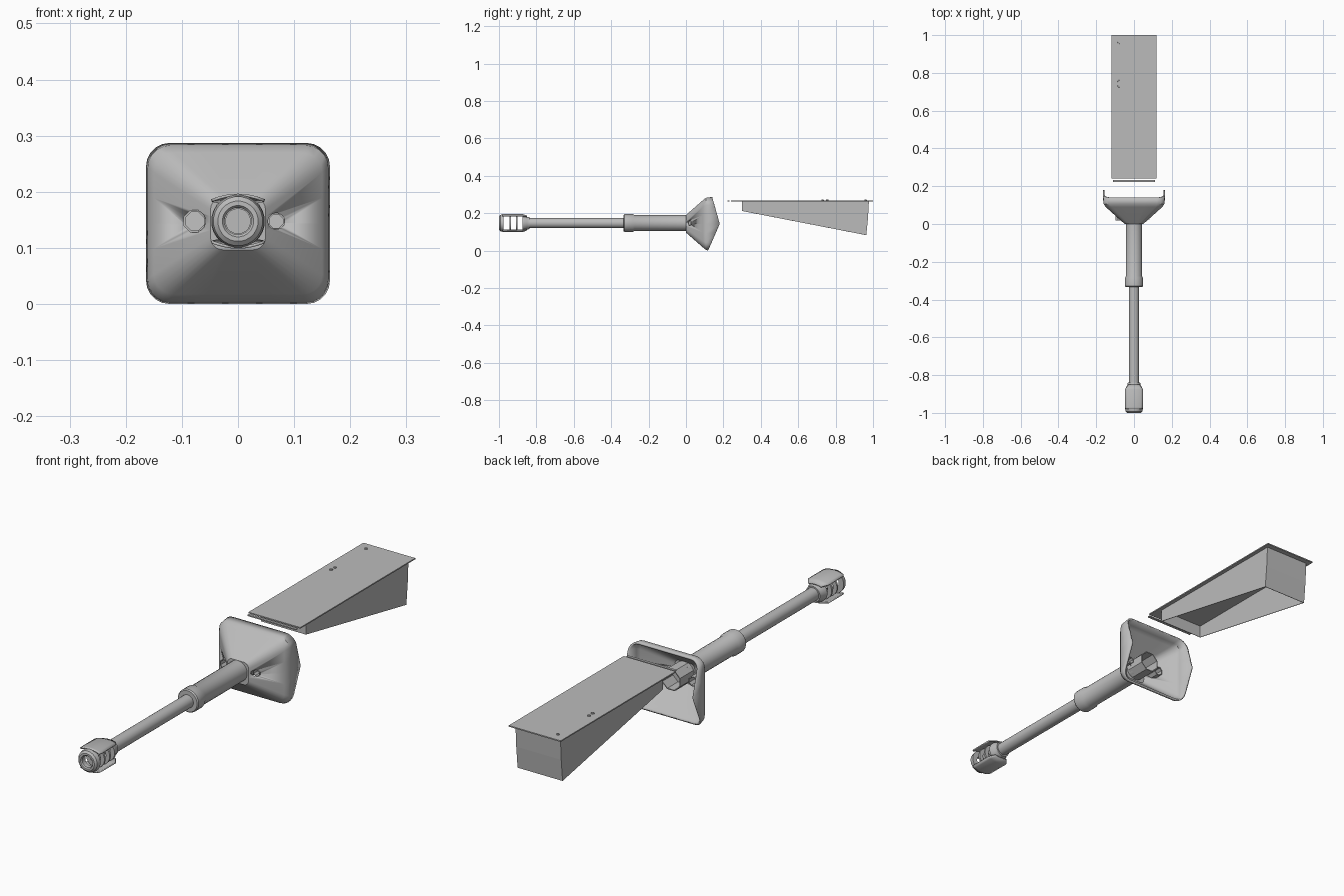
import bpy, bmesh, math
from mathutils import Matrix, Vector

if "Cube" in bpy.data.objects:
    bpy.data.objects.remove(bpy.data.objects["Cube"])

AXIS = 0.1475  # height of the barrel axis
grey = bpy.data.materials.new("mid_grey")
grey.diffuse_color = (0.5, 0.5, 0.5, 1)
grey.use_nodes = True
grey.node_tree.nodes["Principled BSDF"].inputs["Base Color"].default_value = grey.diffuse_color


def finish(name, bm, smooth=True):
    bmesh.ops.recalc_face_normals(bm, faces=bm.faces)
    me = bpy.data.meshes.new(name)
    bm.to_mesh(me)
    bm.free()
    me.materials.append(grey)
    ob = bpy.data.objects.new(name, me)
    bpy.context.collection.objects.link(ob)
    if smooth:
        bpy.ops.object.select_all(action='DESELECT')
        ob.select_set(True)
        bpy.context.view_layer.objects.active = ob
        bpy.ops.object.shade_smooth_by_angle(angle=math.radians(35))
    return ob


def bridge(bm, rings, closed=False):
    pairs = list(zip(rings, rings[1:])) + ([(rings[-1], rings[0])] if closed else [])
    for a, b in pairs:
        n = len(a)
        for i in range(n):
            bm.faces.new((a[i], a[(i + 1) % n], b[(i + 1) % n], b[i]))


def lathe(name, profile, sides=24, x=0.0, closed=False):
    """Turn (y, radius) points around the barrel axis; radius 0 closes an end."""
    bm = bmesh.new()
    rings = []
    for y, r in profile:
        rings.append([bm.verts.new((x + max(r, 1e-5) * math.cos(2 * math.pi * (i + .5) / sides), y,
                                    AXIS + max(r, 1e-5) * math.sin(2 * math.pi * (i + .5) / sides)))
                      for i in range(sides)])
    bridge(bm, rings, closed)
    bmesh.ops.remove_doubles(bm, verts=bm.verts, dist=5e-5)
    return finish(name, bm)


def tube(name, y0, y1, outer, inner, sides=24, x=0.0):
    return lathe(name, [(y0, inner), (y0, outer), (y1, outer), (y1, inner)], sides, x, True)


def slab(name, x0, x1, y0, y1, z0, z1):
    bm = bmesh.new()
    bmesh.ops.create_cube(bm, size=1, matrix=Matrix.LocRotScale(
        Vector(((x0 + x1) / 2, (y0 + y1) / 2, (z0 + z1) / 2)), None,
        Vector((x1 - x0, y1 - y0, z1 - z0))))
    return finish(name, bm, False)


# Barrel with hollow bore, and thicker recoil jacket with collar
lathe("barrel", [(-0.60, 0), (-0.60, .022), (-0.86, .022), (-0.86, .027), (-0.31, .027), (-0.31, 0)])
lathe("recoil_jacket", [(-0.333, .027), (-0.333, .044), (-0.328, .048), (-0.285, .048),
                        (-0.275, .043), (0.03, .043), (0.03, 0)])

# Muzzle brake: front ring, baffles, rear cone
lathe("muzzle_ring", [(-0.975, .024), (-0.995, .024), (-1.0, .028), (-1.0, .036),
                      (-0.993, .044), (-0.98, .047), (-0.975, .047)], closed=True)
for i, y in enumerate((-0.94, -0.905)):
    tube(f"muzzle_baffle_{i + 1}", y - .004, y + .004, .043, .025)
lathe("muzzle_rear_cone", [(-0.875, .024), (-0.875, .042), (-0.865, .042), (-0.85, .034),
                           (-0.838, .033), (-0.838, .027), (-0.86, .026)], closed=True)

# Curved wings above and below the brake, open at the sides
for sign, label in ((1, "upper"), (-1, "lower")):
    bm = bmesh.new()
    rows = []
    for y, half in ((-0.98, .044), (-0.97, .048), (-0.875, .048), (-0.85, .030)):
        row = []
        for i in range(9):
            x = half * (i / 4 - 1)
            drop = .010 * (x / .048) ** 2 + (.010 if y == -0.85 else 0)
            row.append(bm.verts.new((x, y, AXIS + sign * (.049 - drop))))
        rows.append(row)
    for a, b in zip(rows, rows[1:]):
        for i in range(8):
            bm.faces.new((a[i], a[i + 1], b[i + 1], b[i]))
    wing = finish(f"muzzle_{label}_wing", bm)
    mod = wing.modifiers.new("thickness", 'SOLIDIFY')
    mod.thickness = .005
    mod.offset = -1 if wing.data.polygons[0].normal.z * sign > 0 else 1


# Mantlet: pyramid-shaped shell with rounded corners, open at the back
def rounded_rect(hx, hz, r):
    pts = []
    for k, (sx, sz) in enumerate(((1, 1), (-1, 1), (-1, -1), (1, -1))):
        for j in range(6):
            a = math.pi / 2 * (k + j / 5)
            pts.append((sx * (hx - r) + r * math.cos(a), sz * (hz - r) + r * math.sin(a)))
        # points along the straight edge to the next corner
        nx, nz = ((-sx, sz), (sx, -sz))[k % 2]
        a = math.pi / 2 * (k + 1)
        end = (nx * (hx - r) + r * math.cos(a), nz * (hz - r) + r * math.sin(a))
        start = pts[-1]
        for t in (.25, .5, .75):
            pts.append(tuple(s + (e - s) * t for s, e in zip(start, end)))
    return pts


bm = bmesh.new()
rings = []
MID = 0.1435
for y, hx, hz, r in ((0.0, .049, .047, .022), (0.09, .150, .126, .035),
                     (0.106, .161, .139, .040), (None, .164, .1435, .042)):
    ring = []
    for x, z in rounded_rect(hx, hz, r):
        rim = .18 - (.040 if z > 0 else .062) * abs(z) / .1435
        ring.append(bm.verts.new((x, rim if y is None else y, MID + z)))
    rings.append(ring)
bridge(bm, rings)
bm.faces.new(rings[0])
mantlet = finish("mantlet", bm)
# make sure the front cap looks forward so the wall grows inward
cap = min(mantlet.data.polygons, key=lambda p: p.center.y)
mod = mantlet.modifiers.new("wall", 'SOLIDIFY')
mod.thickness = .008
mod.offset = -1 if cap.normal.y < 0 else 1

# Sight and machine gun ports cut through the mantlet
for name, x, r in (("left_port", -.077, .0195), ("right_port", .068, .0145)):
    cutter = lathe(name + "_cutter", [(-.03, 0), (-.03, r), (.09, r), (.09, 0)], 16, x)
    cutter.hide_render = True
    cutter.hide_viewport = True
    cut = mantlet.modifiers.new(name, 'BOOLEAN')
    cut.operation = 'DIFFERENCE'
    cut.object = cutter
tube("left_port_sleeve", .019, .065, .0215, .0175, 8, -.077)
tube("right_port_sleeve", .024, .06, .016, .013, 8, .068)

# Breech socket inside the mantlet
tube("breech_socket", .015, .10, .046, .042, 8)

# Turret rear plate with front strip and rivets
slab("roof_plate", -.12, .12, .24, 1.0, .264, .269)
slab("front_strip", -.112, .112, .222, .233, .262, .267)
for i, y in enumerate((.73, .755, .96)):
    bm = bmesh.new()
    bmesh.ops.create_cone(bm, cap_ends=True, segments=10, radius1=.007, radius2=.006, depth=.006,
                          matrix=Matrix.Translation((-.08, y, .270)))
    finish(f"roof_rivet_{i + 1}", bm)

# Wedge-shaped casing under the plate, open at the bottom
bm = bmesh.new()
loops = []
for level in (0, .5, 1):
    front_z = .266 - .054 * level
    back_z = .266 - .183 * level
    back_y = .978 + .008 * level * (1 - level) - .014 * level
    loops.append([bm.verts.new(p) for p in ((-.104, .30, front_z), (.104, .30, front_z),
                                            (.104, back_y, back_z), (-.104, back_y, back_z))])
bridge(bm, loops)
casing = finish("wedge_casing", bm, False)
mod = casing.modifiers.new("wall", 'SOLIDIFY')
mod.thickness = .003
mod.offset = -1
